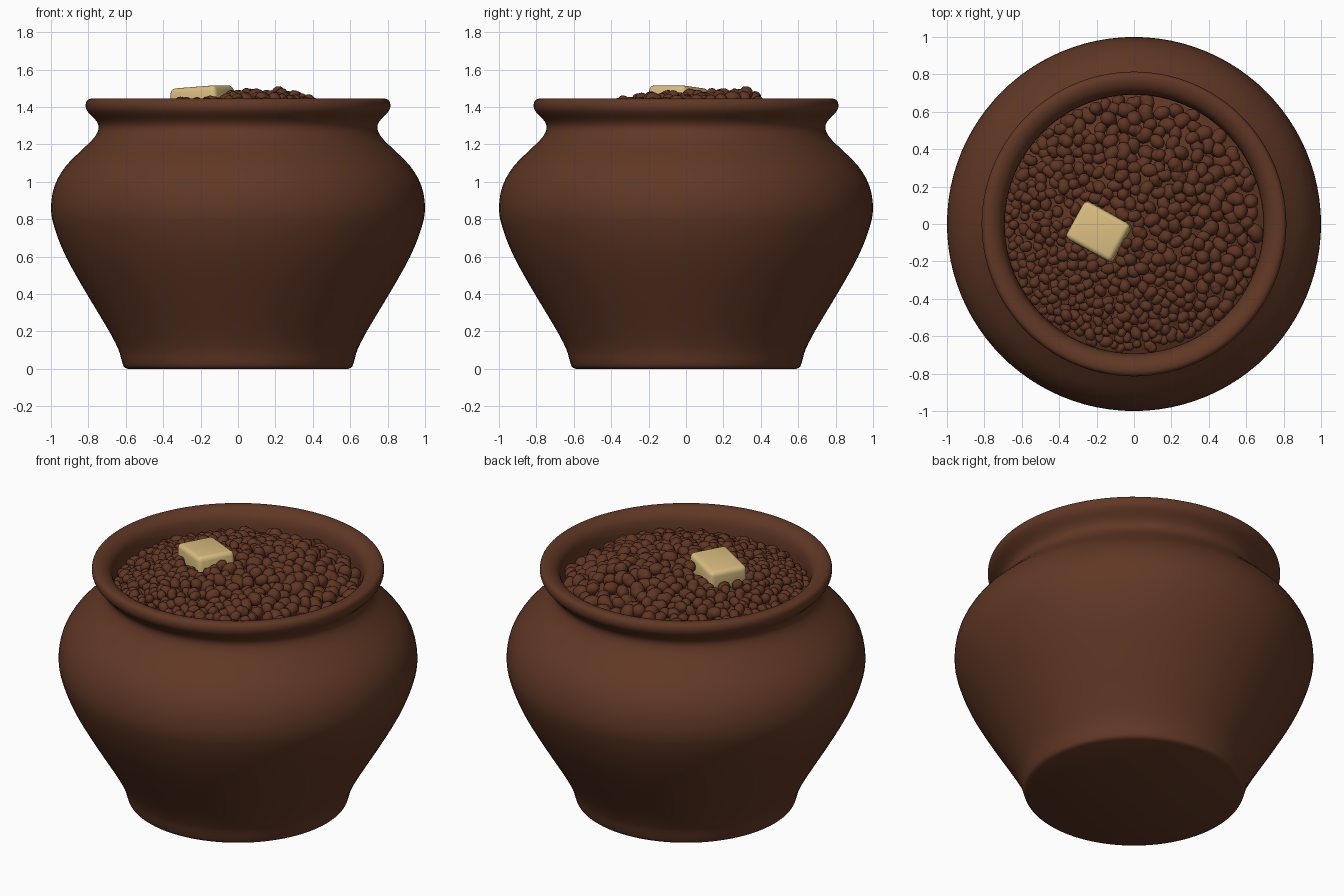
import bpy, bmesh, math, random
from mathutils import Matrix, Vector, Euler

if "Cube" in bpy.data.objects:
    bpy.data.objects.remove(bpy.data.objects["Cube"])

random.seed(7)


def material(name, rgb):
    m = bpy.data.materials.new(name)
    m.diffuse_color = (*rgb, 1.0)
    m.use_nodes = True
    m.node_tree.nodes["Principled BSDF"].inputs["Base Color"].default_value = m.diffuse_color
    return m


CLAY = material("brown clay", (0.118, 0.039, 0.018))
BEAN = material("bean brown", (0.115, 0.036, 0.017))
CREAM = material("butter yellow", (0.70, 0.51, 0.215))


def add_object(name, bm, mat, angle=40):
    bmesh.ops.recalc_face_normals(bm, faces=bm.faces)
    me = bpy.data.meshes.new(name)
    bm.to_mesh(me)
    bm.free()
    me.materials.append(mat)
    ob = bpy.data.objects.new(name, me)
    bpy.context.collection.objects.link(ob)
    bpy.ops.object.select_all(action='DESELECT')
    ob.select_set(True)
    bpy.context.view_layer.objects.active = ob
    bpy.ops.object.shade_smooth_by_angle(angle=math.radians(angle))
    return ob


def smooth_path(pts, steps=3):
    """Catmull-Rom curve through the profile points."""
    p = [Vector(q) for q in pts]
    p = [2 * p[0] - p[1]] + p + [2 * p[-1] - p[-2]]
    out = []
    for a, b, c, d in zip(p, p[1:], p[2:], p[3:]):
        for i in range(steps):
            t = i / steps
            out.append(0.5 * (2 * b + (c - a) * t + (2 * a - 5 * b + 4 * c - d) * t * t
                              + (3 * b - a - 3 * c + d) * t ** 3))
    return out + [p[-2]]


def lathe(profile, segments=96):
    bm = bmesh.new()
    vs = [bm.verts.new((r, 0, z)) for r, z in profile]
    es = [bm.edges.new(pair) for pair in zip(vs, vs[1:])]
    bmesh.ops.spin(bm, geom=vs + es, axis=(0, 0, 1), cent=(0, 0, 0),
                   steps=segments, angle=math.tau, use_duplicate=False)
    bmesh.ops.remove_doubles(bm, verts=bm.verts, dist=1e-4)
    return bm


# Pot: outer wall, rolled lip and hollow inside
outer = [(0.59, 0.0), (0.61, 0.012), (0.622, 0.045), (0.642, 0.11), (0.70, 0.22),
         (0.82, 0.42), (0.92, 0.60), (0.98, 0.75), (1.0, 0.86), (0.98, 0.98),
         (0.92, 1.085), (0.83, 1.175), (0.77, 1.235), (0.745, 1.285), (0.757, 1.325),
         (0.80, 1.37), (0.814, 1.40), (0.81, 1.43), (0.79, 1.444), (0.755, 1.441),
         (0.72, 1.42), (0.70, 1.385), (0.692, 1.32), (0.70, 1.22), (0.78, 1.12),
         (0.90, 0.95), (0.915, 0.83), (0.83, 0.60), (0.66, 0.28), (0.54, 0.10)]
profile = [Vector((0, 0))] + smooth_path(outer) + [Vector((0, 0.08))]
add_object("pot", lathe(profile), CLAY)


# Heap of beans
def heap_height(x, y):
    r2 = (x * x + y * y) / 0.49
    bump = 0.055 * math.exp(-((x - 0.24) ** 2 + (y - 0.30) ** 2) / 0.03)
    return 1.285 + 0.165 * (1 - r2) + bump


bed = lathe([(0.70 * i / 12, 0) for i in range(13)], 48)
for v in bed.verts:
    v.co.z = heap_height(v.co.x, v.co.y) - 0.035
add_object("bean_bed", bed, BEAN, 60)

# Butter pat placement
BUTTER = (Matrix.Translation((-0.19, -0.04, 1.445))
          @ Euler((0, math.radians(-4), math.radians(-29))).to_matrix().to_4x4())
BUTTER_SIZE = Vector((0.29, 0.235, 0.125))
to_butter = BUTTER.inverted()

# Scatter bean centres, larger towards the back right
centres = []
for attempt in range(16000):
    r, a = 0.672 * math.sqrt(random.random()), random.random() * math.tau
    x, y = r * math.cos(a), r * math.sin(a)
    size = (0.035 + 0.009 * (x + y)) * random.uniform(0.85, 1.2)
    local = to_butter @ Vector((x, y, 1.44))
    if abs(local.x) < 0.145 + size * 0.5 and abs(local.y) < 0.118 + size * 0.5:
        continue
    if r + size < 0.70 and all((x - p) ** 2 + (y - q) ** 2 > (0.66 * (size + s)) ** 2
                               for p, q, s in centres):
        centres.append((x, y, size))

# One creased bean shape, copied with random turns
unit = bmesh.new()
bmesh.ops.create_uvsphere(unit, u_segments=14, v_segments=8, radius=1)
for v in unit.verts:
    crease = math.exp(-(v.co.y / 0.25) ** 2) * max(0, v.co.z)
    v.co *= 1 - 0.25 * crease
unit_mesh = bpy.data.meshes.new("bean_shape")
unit.to_mesh(unit_mesh)
unit.free()

beans = bmesh.new()
for x, y, s in centres:
    start = len(beans.verts)
    beans.from_mesh(unit_mesh)
    beans.verts.ensure_lookup_table()
    turn = Euler([random.uniform(0, math.tau) for _ in range(3)]).to_matrix().to_4x4()
    scale = Matrix.Diagonal((s * 0.95, s * 1.2, s * 0.95, 1))
    z = heap_height(x, y) + random.uniform(-0.012, 0.014)
    bmesh.ops.transform(beans, matrix=Matrix.Translation((x, y, z)) @ turn @ scale,
                        verts=beans.verts[start:])
add_object("beans", beans, BEAN, 60)
bpy.data.meshes.remove(unit_mesh)

# Butter pat with softened edges
pat = bmesh.new()
bmesh.ops.create_cube(pat, size=1)
bmesh.ops.scale(pat, vec=BUTTER_SIZE, verts=pat.verts)
for v in pat.verts:
    if v.co.z > 0:
        v.co.x *= 0.96
        v.co.y *= 0.96
bmesh.ops.bevel(pat, geom=pat.edges[:], offset=0.026, segments=4, profile=0.5,
                affect='EDGES')
bmesh.ops.transform(pat, matrix=BUTTER, verts=pat.verts)
add_object("butter_pat", pat, CREAM)
